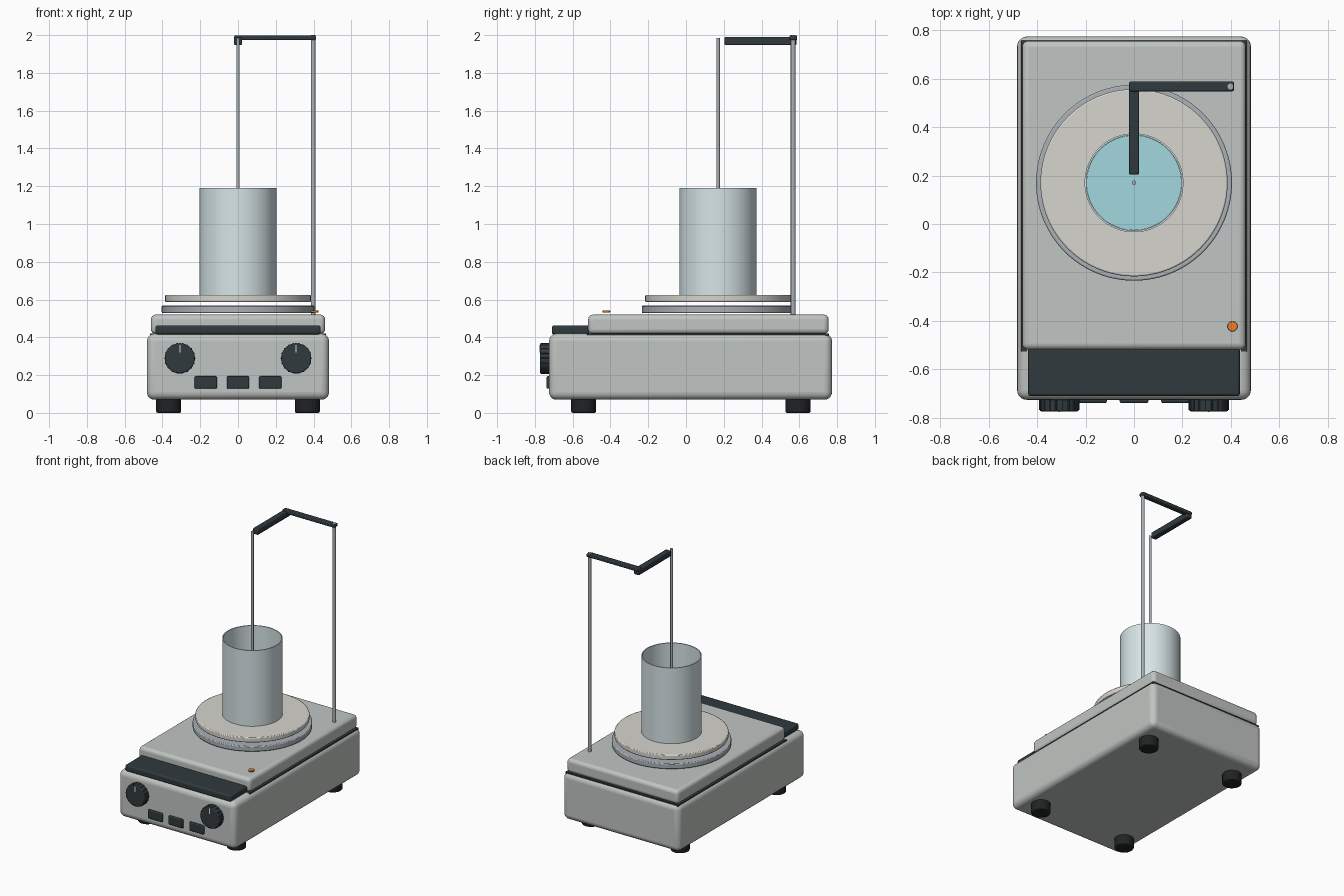
import bpy
import math
from mathutils import Vector

if "Cube" in bpy.data.objects:
    bpy.data.objects.remove(bpy.data.objects["Cube"])


def material(name, rgb):
    m = bpy.data.materials.new(name)
    m.diffuse_color = (*rgb, 1)
    m.use_nodes = True
    m.node_tree.nodes["Principled BSDF"].inputs["Base Color"].default_value = m.diffuse_color
    return m


SHELL = material("shell_grey", (0.53, 0.56, 0.54))
DARK = material("charcoal", (0.03, 0.042, 0.048))
RUBBER = material("rubber", (0.015, 0.016, 0.017))
STEEL = material("steel", (0.40, 0.44, 0.47))
CERAMIC = material("ceramic", (0.68, 0.66, 0.62))
GLASS = material("glass", (0.68, 0.78, 0.80))
WATER = material("water", (0.36, 0.68, 0.74))
AMBER = material("amber", (0.80, 0.22, 0.03))


def finish(ob, name, mat, bevel=0, segments=3):
    ob.name = name
    ob.data.materials.append(mat)
    if bevel:
        b = ob.modifiers.new("bevel", 'BEVEL')
        b.width, b.segments = bevel, segments
        b.limit_method, b.angle_limit = 'ANGLE', math.radians(40)
    bpy.ops.object.shade_smooth_by_angle(angle=math.radians(35))
    return ob


def box(name, lo, hi, mat, bevel=0, segments=3):
    lo, hi = Vector(lo), Vector(hi)
    bpy.ops.mesh.primitive_cube_add(size=1, location=(lo + hi) / 2)
    ob = bpy.context.object
    ob.scale = hi - lo
    bpy.ops.object.transform_apply(location=False, rotation=False, scale=True)
    return finish(ob, name, mat, bevel, segments)


def rod(name, start, end, r, mat, bevel=0, sides=32):
    start, end = Vector(start), Vector(end)
    bpy.ops.mesh.primitive_cylinder_add(vertices=sides, radius=r, depth=(end - start).length,
                                        location=(start + end) / 2)
    ob = bpy.context.object
    ob.rotation_euler = (end - start).to_track_quat('Z', 'Y').to_euler()
    return finish(ob, name, mat, bevel, 2)


def lathe(name, profile, centre, mat, sides=64):
    # closed revolve of (radius, z) points
    verts, faces, rings = [], [], []
    for r, z in profile:
        if r == 0:
            rings.append([len(verts)] * sides)
            verts.append((0, 0, z))
        else:
            rings.append(list(range(len(verts), len(verts) + sides)))
            verts += [(r * math.cos(2 * math.pi * i / sides),
                       r * math.sin(2 * math.pi * i / sides), z) for i in range(sides)]
    for a, b in zip(rings, rings[1:]):
        for i in range(sides):
            j = (i + 1) % sides
            faces.append(list(dict.fromkeys((a[i], a[j], b[j], b[i]))))
    me = bpy.data.meshes.new(name)
    me.from_pydata(verts, [], faces)
    ob = bpy.data.objects.new(name, me)
    bpy.context.collection.objects.link(ob)
    ob.location = centre
    bpy.ops.object.select_all(action='DESELECT')
    ob.select_set(True)
    bpy.context.view_layer.objects.active = ob
    return finish(ob, name, mat)


# Housing
box("lower_body", (-0.482, -0.725, 0.07), (0.482, 0.773, 0.42), SHELL, 0.04, 5)
box("seam", (-0.466, -0.525, 0.407), (0.466, 0.757, 0.42), DARK)
box("upper_deck", (-0.461, -0.518, 0.418), (0.461, 0.755, 0.52), SHELL, 0.025, 4)
box("control_panel", (-0.437, -0.71, 0.415), (0.437, -0.51, 0.463), DARK, 0.012)

# Feet
for sx, side in ((-1, "left"), (1, "right")):
    for y, end in ((-0.542, "front"), (0.593, "back")):
        x = sx * 0.367
        rod(f"foot_{end}_{side}", (x, y, 0), (x, y, 0.08), 0.066, RUBBER, 0.008)

# Knobs with grip ridges and pointer
for x, side in ((-0.308, "left"), (0.308, "right")):
    z = 0.289
    rod(f"knob_{side}", (x, -0.715, z), (x, -0.773, z), 0.08, DARK, 0.006, 48)
    for i in range(18):
        a = 2 * math.pi * i / 18
        px, pz = x + 0.079 * math.cos(a), z + 0.079 * math.sin(a)
        rod(f"knob_grip_{side}_{i}", (px, -0.724, pz), (px, -0.768, pz), 0.004, DARK, 0, 8)
    box(f"knob_pointer_{side}", (x - 0.003, -0.775, z + 0.03),
        (x + 0.003, -0.770, z + 0.07), GLASS)

# Push buttons
for i, x in enumerate((-0.171, 0, 0.171)):
    box(f"button_{i + 1}", (x - 0.059, -0.738, 0.128), (x + 0.059, -0.715, 0.194), DARK, 0.006, 2)

# Heating plate, ring and indicator
C = (0, 0.17)
rod("plate_ring", (*C, 0.528), (*C, 0.568), 0.404, STEEL, 0.006, 96)
rod("heating_plate", (*C, 0.587), (*C, 0.625), 0.386, CERAMIC, 0.006, 96)
rod("indicator_light", (0.406, -0.422, 0.531), (0.406, -0.422, 0.543), 0.021, AMBER, 0.003, 24)

# Beaker with water
lathe("beaker", [(0, 0.625), (0.204, 0.625), (0.204, 1.19), (0.197, 1.19),
                 (0.197, 0.637), (0, 0.637)], (*C, 0), GLASS)
rod("water", (*C, 0.637), (*C, 0.95), 0.196, WATER, 0, 64)

# Probe stand
rod("support_rod", (0.398, 0.567, 0.52), (0.398, 0.567, 2.0), 0.0125, STEEL, 0, 24)
box("cross_arm", (-0.02, 0.547, 1.973), (0.412, 0.588, 1.998), DARK, 0.006, 2)
box("forward_arm", (-0.021, 0.204, 1.947), (0.021, 0.585, 1.99), DARK, 0.006, 2)
rod("probe", (*C, 0.70), (*C, 1.985), 0.009, STEEL, 0, 20)
